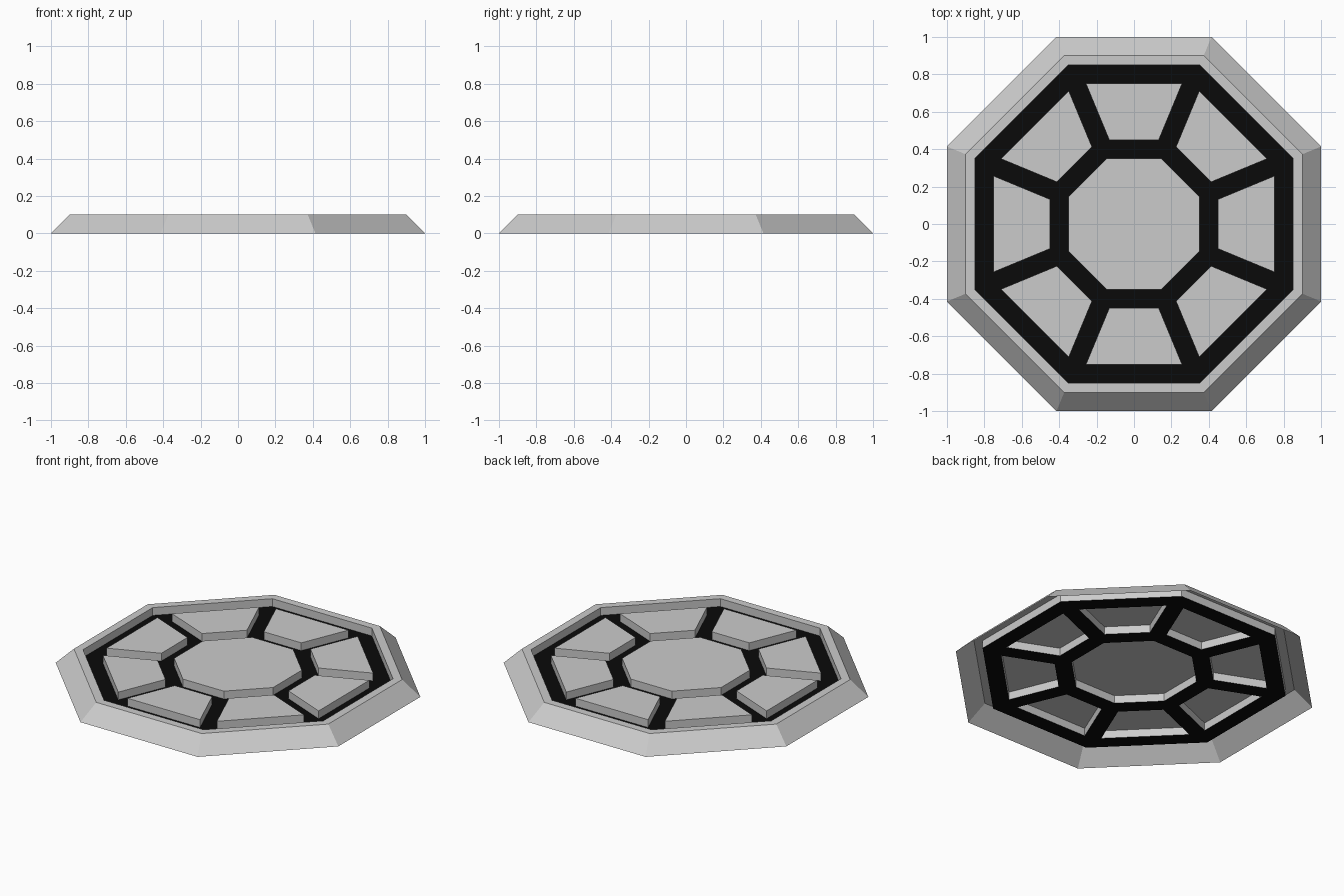
import bpy, bmesh, math

if "Cube" in bpy.data.objects:
    bpy.data.objects.remove(bpy.data.objects["Cube"])

FLOOR, TOP = 0.05, 0.10          # recessed lattice level, raised level
GAP = 0.05 / math.cos(math.pi / 8)   # half width of the spokes along an edge
T = math.tan(math.pi / 8)


def turn(p, k):
    a = k * math.pi / 4
    c, s = math.cos(a), math.sin(a)
    return (p[0] * c - p[1] * s, p[0] * s + p[1] * c, p[2])


def octagon(apothem, z):
    return [turn((apothem, apothem * T, z), k) for k in range(8)]


def finish(bm, name, mat=None):
    bmesh.ops.remove_doubles(bm, verts=bm.verts, dist=1e-4)
    me = bpy.data.meshes.new(name)
    bm.to_mesh(me)
    bm.free()
    ob = bpy.data.objects.new(name, me)
    bpy.context.collection.objects.link(ob)
    if mat:
        me.materials.append(mat)
    return ob


def shell(name, rings, cap=False):
    """Open shell lofted through counter-clockwise rings."""
    bm = bmesh.new()
    loops = [[bm.verts.new(p) for p in r] for r in rings]
    for a, b in zip(loops, loops[1:]):
        n = len(a)
        for i in range(n):
            j = (i + 1) % n
            bm.faces.new((a[i], a[j], b[j], b[i]))
    if cap:
        bm.faces.new(loops[-1])
    return finish(bm, name)


# Bevelled outer rim, open underneath
shell("outer_rim", [octagon(1.0, 0), octagon(0.9, TOP),
                    octagon(0.85, TOP), octagon(0.85, FLOOR)])

# Raised centre panel
shell("centre_panel", [octagon(0.35, FLOOR), octagon(0.35, TOP)], cap=True)


# Eight raised trapezoid panels
def panel(k, z):
    i, o = 0.45 * T - GAP, 0.75 * T - GAP
    return [turn(p, k) for p in ((0.45, -i, z), (0.75, -o, z), (0.75, o, z), (0.45, i, z))]


for k in range(8):
    shell(f"side_panel_{k + 1}", [panel(k, FLOOR), panel(k, TOP)], cap=True)

# Black lattice floor between the panels, with openings under each panel
black = bpy.data.materials.new("black")
black.diffuse_color = (0.003, 0.003, 0.003, 1)
black.use_nodes = True
black.node_tree.nodes["Principled BSDF"].inputs["Base Color"].default_value = black.diffuse_color
bm = bmesh.new()
for k in range(8):
    hole = panel(k, FLOOR)
    edge = [turn((r, s * r * T, FLOOR), k)
            for r, s in ((0.35, -1), (0.85, -1), (0.85, 1), (0.35, 1))]
    for i in range(4):
        j = (i + 1) % 4
        bm.faces.new([bm.verts.new(p) for p in (edge[i], edge[j], hole[j], hole[i])])
finish(bm, "lattice_floor", black)
